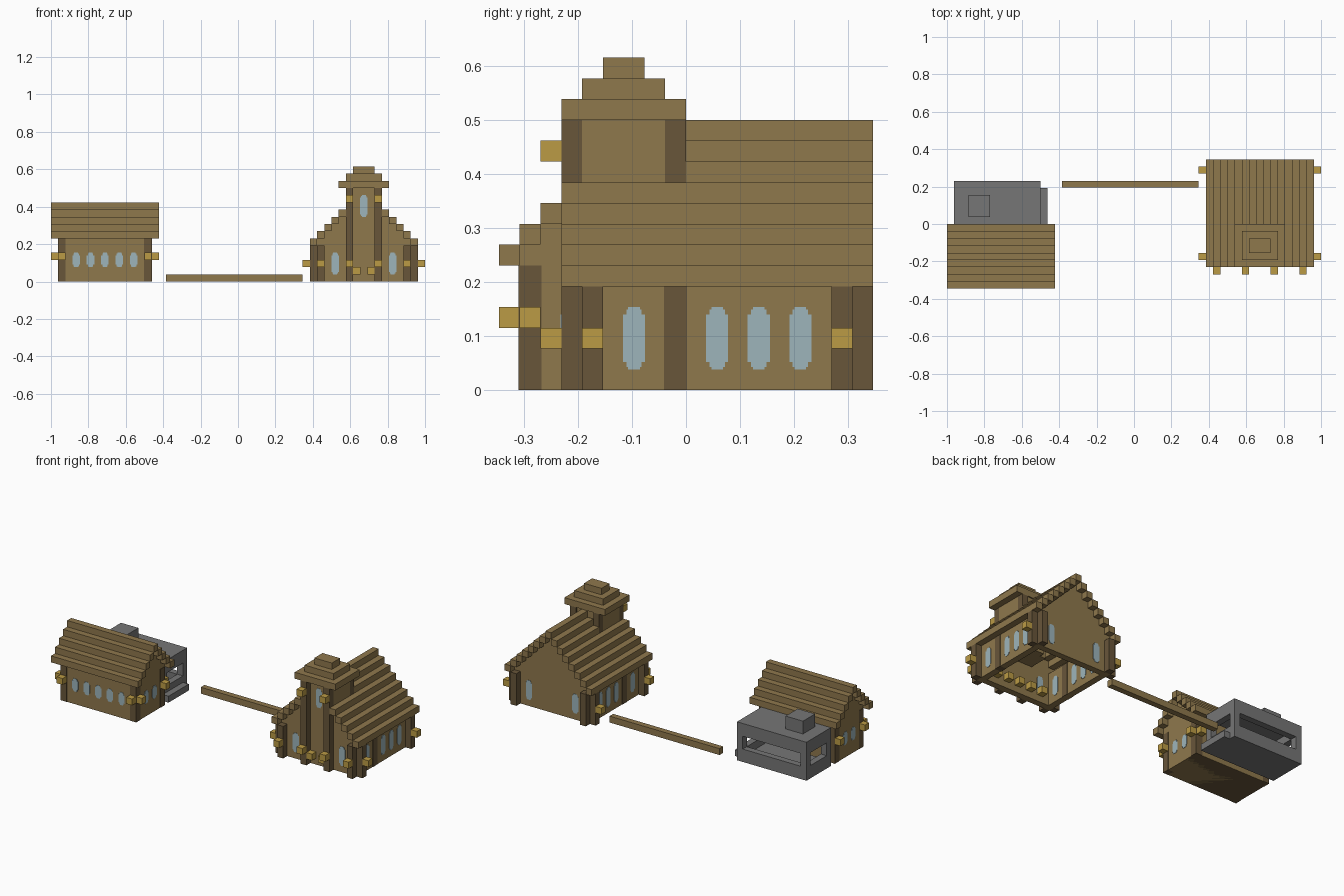
import bpy, bmesh
from mathutils import Vector

U = 1 / 26  # one building block
if "Cube" in bpy.data.objects:
    bpy.data.objects.remove(bpy.data.objects["Cube"], do_unlink=True)


def material(name, rgb):
    m = bpy.data.materials.new(name)
    m.use_nodes = True
    m.diffuse_color = (*rgb, 1)
    m.node_tree.nodes["Principled BSDF"].inputs["Base Color"].default_value = (*rgb, 1)
    return m


WOOD = material("light brown wood", (0.275, 0.188, 0.073))
DARK = material("dark brown wood", (0.138, 0.093, 0.042))
GOLD = material("lantern yellow", (0.5, 0.33, 0.06))
GLASS = material("pale blue glass", (0.34, 0.46, 0.5))
STONE = material("grey stone", (0.18, 0.18, 0.18))


def finish(name, bm, mat):
    mesh = bpy.data.meshes.new(name)
    bm.to_mesh(mesh)
    bm.free()
    mesh.materials.append(mat)
    obj = bpy.data.objects.new(name, mesh)
    bpy.context.collection.objects.link(obj)
    return obj


def boxes(name, spans, mat, grow=0):
    """Boxes given as (x0, x1, y0, y1, z0, z1) in blocks."""
    bm = bmesh.new()
    for x0, x1, y0, y1, z0, z1 in spans:
        for v in bmesh.ops.create_cube(bm, size=1)["verts"]:
            v.co = Vector(((x0 + x1) / 2 + v.co.x * (x1 - x0 + grow),
                           (y0 + y1) / 2 + v.co.y * (y1 - y0 + grow),
                           (z0 + z1) / 2 + v.co.z * (z1 - z0))) * U
    return finish(name, bm, mat)


def cubes(name, corners, mat):
    return boxes(name, [(x, x + 1, y, y + 1, z, z + 1) for x, y, z in corners], mat)


def windows(name, panes, h):
    """Notched thin panes; each is (axis, x, y, bottom) at its centre."""
    spans = []
    for axis, x, y, z in panes:
        for half, trim in ((0.53, 0.35), (0.37, 0.12), (0.28, 0)):
            hx, hy = (half, 0.05) if axis == "x" else (0.05, half)
            spans.append((x - hx, x + hx, y - hy, y + hy, z + trim, z + h - trim))
    return boxes(name, spans, GLASS)


# Church walls, open underneath, with stepped gables
walls = [(11, 12, -5, 8, 0, 5), (23, 24, -5, 8, 0, 5)]
for y in (-5, 7):
    walls.append((12, 23, y, y + 1, 0, 5))
    walls += [(11 + k, 24 - k, y, y + 1, 5 + k, 6 + k) for k in range(7)]
boxes("church_walls", walls, WOOD)

# Church roof steps; the highest ones start behind the tower
roof = []
for k in range(7):
    front = -6 if k < 5 else 0
    for x in (10 + k, 24 - k):
        roof.append((x, x + 1, front, 9, 5 + k, 6 + k))
roof.append((17, 18, 0, 9, 12, 13))
boxes("church_roof", roof, WOOD)

# Church corner posts, each corner has one on both faces
posts = []
for x in (11, 23):
    posts += [(x, x + 1, y, y + 1, 0, 5) for y in (-6, 8)]
for x in (10, 24):
    posts += [(x, x + 1, y, y + 1, 0, 5) for y in (-5, 7)]
boxes("church_corner_posts", posts, DARK)
boxes("church_side_posts", [(x, x + 1, -1, 0, 0, 5) for x in (11, 23)], DARK, 0.1)

# Bell tower
boxes("tower_shaft", [(15, 20, -5, -1, 5, 13), (16, 19, -1, -0.2, 5, 13)], WOOD)
boxes("tower_posts",
      [(x, x + 1, -6, -5, 0, 13) for x in (15, 19)]
      + [(x, x + 1, -1, 0, 8, 13) for x in (15, 19)], DARK)
boxes("tower_cap",
      [(14 + k, 21 - k, -6 + k, -k, 13 + k, 14 + k) for k in range(3)], WOOD)

# Church lanterns
lanterns = [(x, -7, 2) for x in (11, 15, 19, 23)]
lanterns += [(x, y, 2) for x in (9, 25) for y in (-5, 7)]
lanterns += [(x, -7, 11) for x in (15, 19)]
lanterns += [(x, -6, 1) for x in (16, 18)]
cubes("church_lanterns", lanterns, GOLD)
cubes("church_inside_lamps", [(x, -4, 1) for x in range(13, 22, 2)], GOLD)

# Church windows, seen from inside and outside
panes = []
for y in (-2.5, 1.5, 3.5, 5.5):
    panes += [("y", x, y, 1) for x in (11, 12, 23, 24)]
for x in (13.5, 21.5):
    panes += [("x", x, y, 1) for y in (-5, -4, 7, 8)]
panes.append(("x", 17.5, -5, 9))
windows("church_windows", panes, 3)

# House walls with stepped gables
boxes("house_walls", [(-25, -12, -8, -1, 0, 6)]
      + [(-25, -12, -8 + k, -1 - k, 6 + k, 7 + k) for k in range(4)], WOOD)
boxes("house_floor", [(-24.9, -12.1, -7.9, -1.1, -0.0, 0.1)], DARK)
boxes("house_corner_posts",
      [(x, x + 1, y, y + 1, 0, 6) for x in (-25, -13) for y in (-8, -2)], DARK, 0.1)
tiles = []
for k in range(4):
    tiles += [(-26, -11, y, y + 1, 6 + k, 7 + k) for y in (-9 + k, -1 - k)]
tiles.append((-26, -11, -5, -4, 10, 11))
boxes("house_roof", tiles, WOOD)

# House lanterns and windows
cubes("house_lanterns",
      [(x, y, 3) for x in (-26, -12) for y in (-8, -2)]
      + [(x, -9, 3) for x in (-25, -13)] + [(-13, -1, 3)], GOLD)
windows("house_windows",
        [("x", -22.5 + 2 * i, -8, 2) for i in range(5)]
        + [("y", x, y, 2) for x in (-25, -12) for y in (-5.5, -3.5)], 2)

# Stone annex: slabs with an open band between corner piers
boxes("annex_walls",
      [(-25, -13, 0, 6, 0, 0.8), (-25, -13, 0, 6, 5.2, 6)]
      + [(x, x + 1, y, y + 1, 0.8, 5.2) for x in (-25, -14) for y in (0, 5)]
      + [(-24, -14, 5, 6, z, z + 1.2) for z in (0.8, 4)]
      + [(x, x + 1, 1, 5, z, z + 1.2) for x in (-25, -14) for z in (0.8, 4)], STONE)
boxes("annex_chimney", [(-23, -20, 1, 4, 6, 8)], STONE)
boxes("annex_ledge", [(-13, -12, 0, 5, 0, 1)], STONE)

# Loose beam on the ground between the buildings
boxes("ground_beam", [(-10, 9, 5.1, 6, 0, 1)], WOOD)
